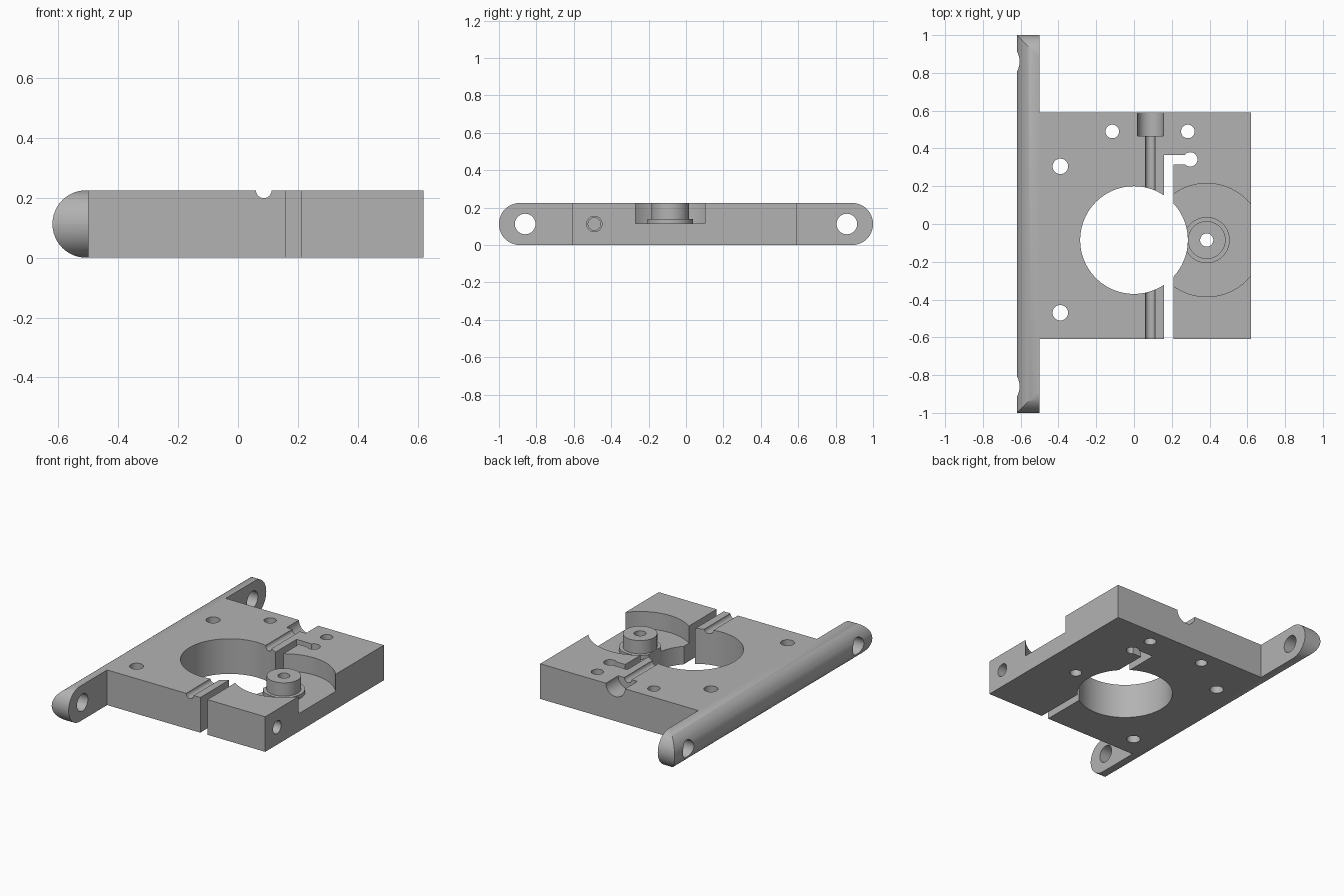
import bpy, bmesh, math
from mathutils import Matrix, Vector

if "Cube" in bpy.data.objects:
    bpy.data.objects.remove(bpy.data.objects["Cube"], do_unlink=True)

H = 0.225            # plate thickness
MID = H / 2
BORE_Y = -0.085      # line through the bore and the boss
BOSS_X = 0.385

metal = bpy.data.materials.new("grey metal")
metal.use_nodes = True
GREY = (0.45, 0.45, 0.45, 1)
metal.diffuse_color = GREY
metal.node_tree.nodes["Principled BSDF"].inputs["Base Color"].default_value = GREY


def add_object(name, bm):
    bmesh.ops.recalc_face_normals(bm, faces=bm.faces)
    mesh = bpy.data.meshes.new(name)
    bm.to_mesh(mesh)
    bm.free()
    mesh.materials.append(metal)
    obj = bpy.data.objects.new(name, mesh)
    bpy.context.collection.objects.link(obj)
    return obj


def cylinder(name, radius, start, end, sides=48):
    start, end = Vector(start), Vector(end)
    axis = end - start
    place = Matrix.Translation((start + end) / 2) @ axis.to_track_quat('Z', 'Y').to_matrix().to_4x4()
    bm = bmesh.new()
    bmesh.ops.create_cone(bm, cap_ends=True, segments=sides, radius1=radius,
                          radius2=radius, depth=axis.length, matrix=place)
    return add_object(name, bm)


def upright(name, radius, x, y, z0=-0.1, z1=H + 0.1, sides=48):
    return cylinder(name, radius, (x, y, z0), (x, y, z1), sides)


def box(name, x0, x1, y0, y1):
    bm = bmesh.new()
    size = Matrix.Diagonal((x1 - x0, y1 - y0, H + 0.2, 1))
    bmesh.ops.create_cube(bm, size=1, matrix=Matrix.Translation(
        ((x0 + x1) / 2, (y0 + y1) / 2, MID)) @ size)
    return add_object(name, bm)


def combine(target, tool, operation='DIFFERENCE'):
    tool.hide_render = True
    mod = target.modifiers.new(tool.name, 'BOOLEAN')
    mod.operation = operation
    mod.solver = 'EXACT'
    mod.object = tool
    bpy.context.view_layer.update()
    graph = bpy.context.evaluated_depsgraph_get()
    mesh = bpy.data.meshes.new_from_object(target.evaluated_get(graph))
    target.modifiers.clear()
    target.data = mesh
    bpy.data.objects.remove(tool, do_unlink=True)


# Plate with the long mounting rail along its left edge
outline = [(-0.62, -1), (-0.5, -1), (-0.5, -0.61), (0.62, -0.61),
           (0.62, 0.59), (-0.5, 0.59), (-0.5, 1), (-0.62, 1)]
bm = bmesh.new()
base = bm.faces.new([bm.verts.new((x, y, 0)) for x, y in outline])
top = bmesh.ops.extrude_face_region(bm, geom=[base])
bmesh.ops.translate(bm, vec=(0, 0, H), verts=[v for v in top["geom"] if isinstance(v, bmesh.types.BMVert)])

# Fully rounded rail ends
ends = [e for e in bm.edges if all(abs(v.co.y) > 0.99 for v in e.verts)
        and abs(e.verts[0].co.z - e.verts[1].co.z) < 0.01]
bmesh.ops.bevel(bm, geom=ends, offset=MID - 0.0005, segments=12, profile=0.5, affect='EDGES')
plate = add_object("clamp_plate", bm)

# Round pocket with a stepped boss standing in it
combine(plate, upright("pocket", 0.3, BOSS_X, BORE_Y, 0.115, sides=96))
combine(plate, upright("boss_flange", 0.122, BOSS_X, BORE_Y, 0.09, 0.14), 'UNION')
combine(plate, upright("boss", 0.1, BOSS_X, BORE_Y, 0.1, H), 'UNION')
combine(plate, upright("boss_hole", 0.035, BOSS_X, BORE_Y))

# Main bore
combine(plate, upright("bore", 0.285, 0, BORE_Y, sides=96))

# Clamping slit with a hooked, round end
combine(plate, box("slit", 0.16, 0.21, -0.7, 0.365))
combine(plate, box("slit_hook", 0.185, 0.3, 0.315, 0.364))
combine(plate, upright("slit_relief", 0.038, 0.298, 0.342))

# Vertical bolt and pin holes
for x, y, r in [(-0.39, 0.305, 0.041), (-0.39, -0.47, 0.041),
                (-0.115, 0.49, 0.036), (0.285, 0.49, 0.036)]:
    combine(plate, upright("plate_hole", r, x, y))

# Half-round groove across the top and its wider back recess
combine(plate, cylinder("groove", 0.026, (0.086, -0.7, H), (0.086, 0.7, H)))
combine(plate, cylinder("groove_recess", 0.068, (0.087, 0.465, H), (0.087, 0.7, H)))

# Rail end holes
for y in (-0.86, 0.86):
    combine(plate, cylinder("rail_hole", 0.055, (-0.7, y, MID), (-0.4, y, MID)))

# Clamp screw hole: wide on the outer jaw, narrow and blind past the slit
combine(plate, cylinder("screw_clearance", 0.041, (0.185, -0.49, MID), (0.7, -0.49, MID)))
combine(plate, cylinder("screw_thread", 0.033, (-0.1, -0.49, MID), (0.19, -0.49, MID)))

# Smooth the round walls, keep the machined edges crisp
bpy.ops.object.select_all(action='DESELECT')
plate.select_set(True)
bpy.context.view_layer.objects.active = plate
bpy.ops.object.shade_smooth_by_angle(angle=math.radians(30))
